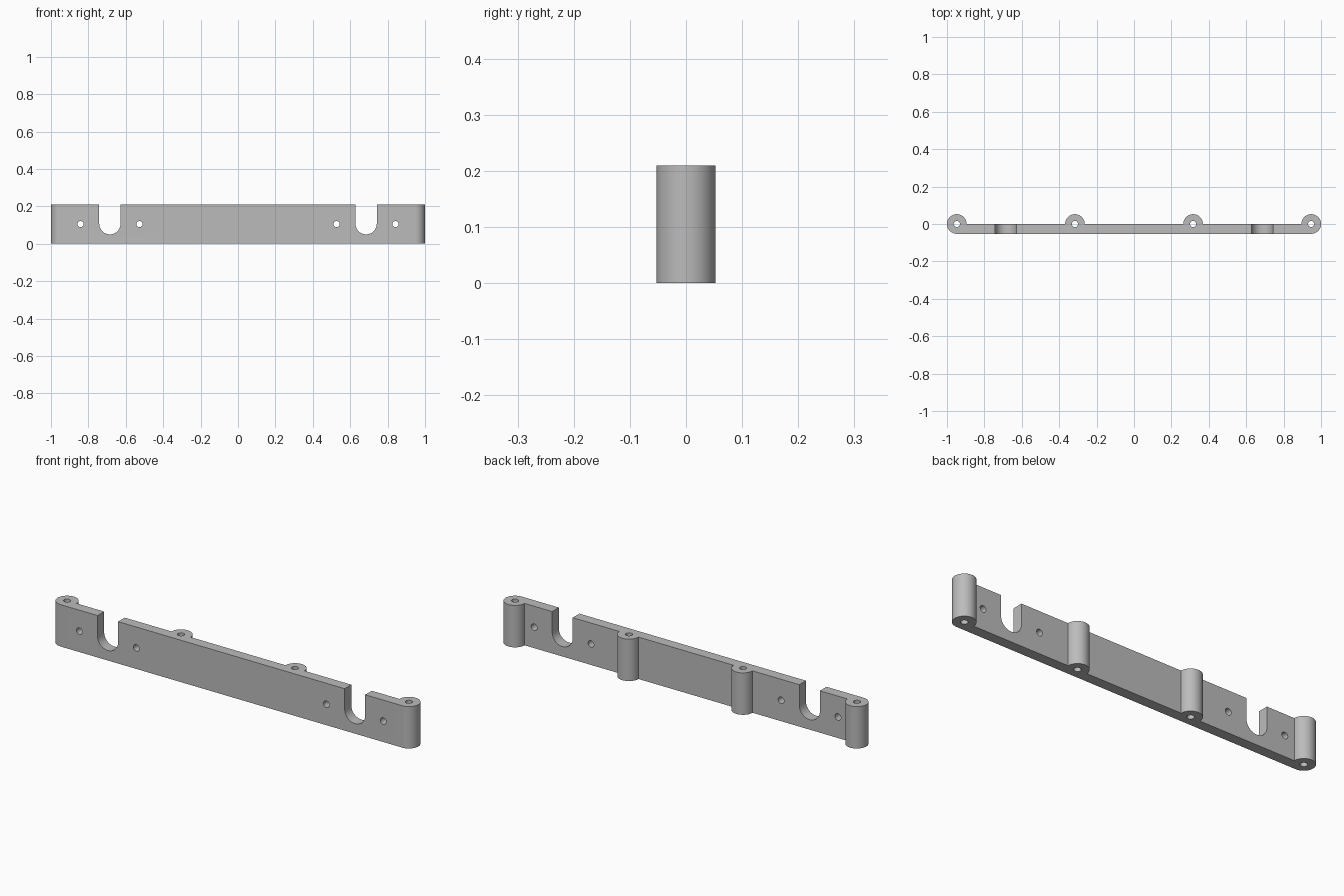
import bpy, bmesh
from math import sin, cos, radians
from mathutils import Vector

if "Cube" in bpy.data.objects:
    bpy.data.objects.remove(bpy.data.objects["Cube"], do_unlink=True)

HEIGHT = 0.21
R = 0.0525              # boss radius, also plate thickness
END_X, MID_X = 0.9475, 0.316
SLOT_X, SLOT_R, SLOT_Z = 0.685, 0.057, 0.107
HOLE_R = 0.0165

grey = bpy.data.materials.new("plain grey")
grey.use_nodes = True
colour = (0.5, 0.5, 0.5, 1)
grey.diffuse_color = colour
grey.node_tree.nodes["Principled BSDF"].inputs["Base Color"].default_value = colour


def arc(cx, cy, r, start, end, steps):
    angles = [radians(start + (end - start) * i / steps) for i in range(steps + 1)]
    return [(cx + r * cos(a), cy + r * sin(a)) for a in angles]


def extrude(bm, points, offset):
    """Add a closed prism: a flat outline pushed along offset."""
    face = bm.faces.new([bm.verts.new(p) for p in points])
    top = bmesh.ops.extrude_face_region(bm, geom=[face], use_keep_orig=True)
    verts = [v for v in top["geom"] if isinstance(v, bmesh.types.BMVert)]
    bmesh.ops.translate(bm, verts=verts, vec=Vector(offset))


def make_object(name, bm):
    bmesh.ops.recalc_face_normals(bm, faces=bm.faces)
    mesh = bpy.data.meshes.new(name)
    bm.to_mesh(mesh)
    bm.free()
    mesh.materials.append(grey)
    obj = bpy.data.objects.new(name, mesh)
    bpy.context.collection.objects.link(obj)
    return obj


# Plate with four round bosses along its back, as one outline
outline = arc(END_X, 0, R, -90, 180, 36)
for x in (MID_X, -MID_X):
    outline += arc(x, 0, R, 0, 180, 24)
outline += arc(-END_X, 0, R, 0, 270, 36)
bm = bmesh.new()
extrude(bm, [(x, y, 0) for x, y in outline], (0, 0, HEIGHT))
bracket = make_object("mounting_bar", bm)

# Cutters: boss bores, round-bottomed slots and cross holes
bm = bmesh.new()
for side in (-1, 1):
    for x in (END_X, MID_X):
        bore = arc(side * x, 0, HOLE_R, 0, 360, 24)[:-1]
        extrude(bm, [(px, py, -0.1) for px, py in bore], (0, 0, 0.5))
    slot = arc(side * SLOT_X, SLOT_Z, SLOT_R, 180, 360, 24)
    slot += [(side * SLOT_X + SLOT_R, 0.4), (side * SLOT_X - SLOT_R, 0.4)]
    extrude(bm, [(px, -0.2, pz) for px, pz in slot], (0, 0.4, 0))
    for x in (0.842, 0.527):
        hole = arc(side * x, HEIGHT / 2, HOLE_R, 0, 360, 24)[:-1]
        extrude(bm, [(px, -0.2, pz) for px, pz in hole], (0, 0.4, 0))
cutter = make_object("hole_cutter", bm)
cutter.hide_render = True

# Cut, then keep only the finished bar
cut = bracket.modifiers.new("holes", "BOOLEAN")
cut.operation = "DIFFERENCE"
cut.solver = "EXACT"
cut.object = cutter
bpy.ops.object.select_all(action="DESELECT")
bracket.select_set(True)
bpy.context.view_layer.objects.active = bracket
bpy.ops.object.modifier_apply(modifier=cut.name)
bpy.data.objects.remove(cutter, do_unlink=True)
bpy.ops.object.shade_smooth_by_angle(angle=radians(30))
